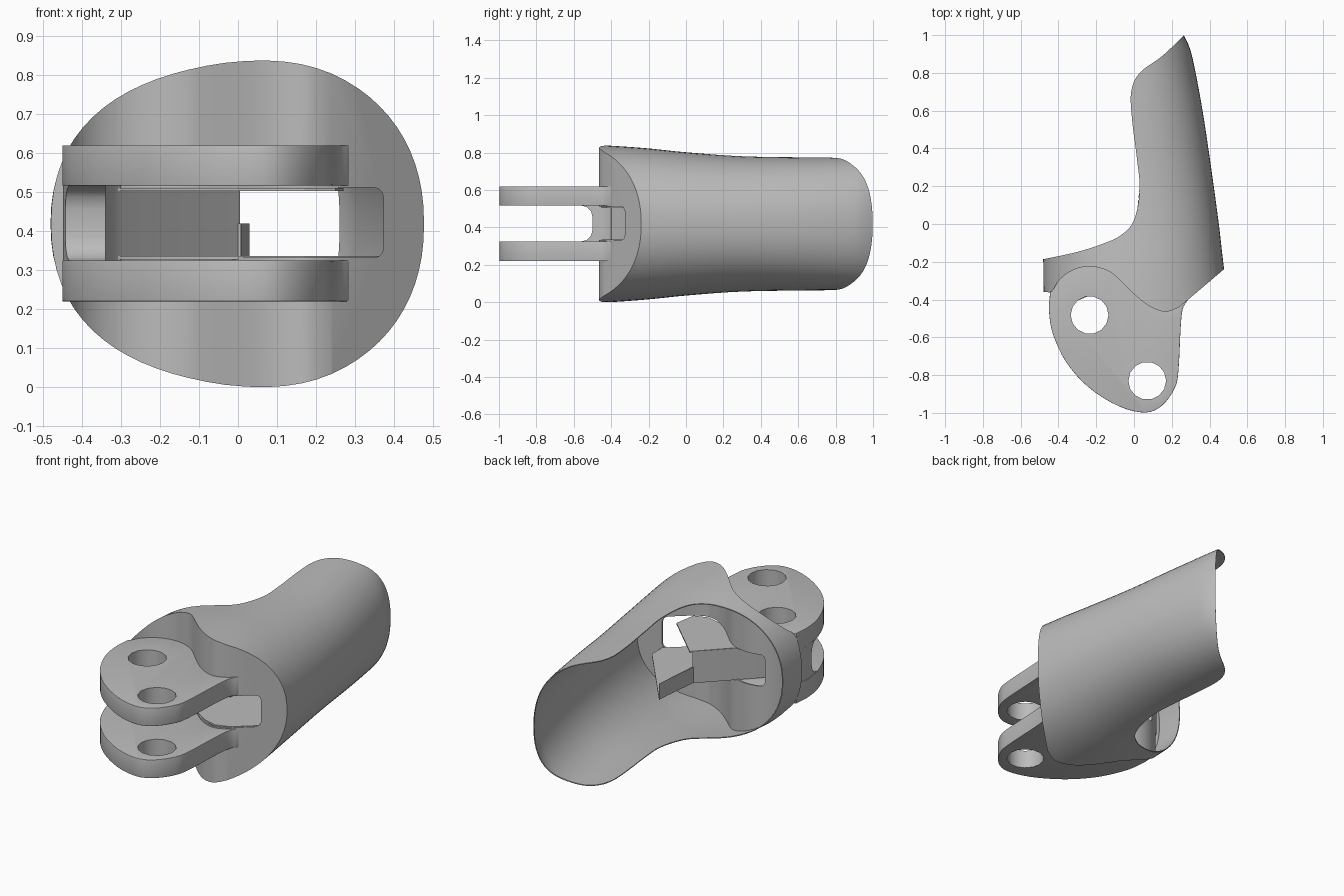
import bpy, bmesh, math
from mathutils import Vector

if "Cube" in bpy.data.objects:
    bpy.data.objects.remove(bpy.data.objects["Cube"])

grey = bpy.data.materials.new("plain grey")
grey.use_nodes = True
colour = (0.5, 0.5, 0.5, 1)
grey.diffuse_color = colour
grey.node_tree.nodes["Principled BSDF"].inputs["Base Color"].default_value = colour
MID_Z = 0.419


def smooth(points, steps=5):
    """Catmull-Rom curve through the points."""
    p = [Vector(q) for q in points]
    p = [2 * p[0] - p[1]] + p + [2 * p[-1] - p[-2]]
    out = []
    for a, b, c, d in zip(p, p[1:], p[2:], p[3:]):
        for i in range(steps):
            t = i / steps
            out.append(0.5 * (2 * b + (c - a) * t + (2 * a - 5 * b + 4 * c - d) * t ** 2
                              + (3 * b - a - 3 * c + d) * t ** 3))
    return out + [p[-2]]


def finish(name, bm):
    bmesh.ops.recalc_face_normals(bm, faces=bm.faces)
    mesh = bpy.data.meshes.new(name)
    bm.to_mesh(mesh)
    bm.free()
    mesh.materials.append(grey)
    obj = bpy.data.objects.new(name, mesh)
    bpy.context.collection.objects.link(obj)
    return obj


def prism(name, outline, low, high):
    bm = bmesh.new()
    face = bm.faces.new([bm.verts.new((p[0], p[1], low)) for p in outline])
    moved = bmesh.ops.extrude_face_region(bm, geom=[face])["geom"]
    bmesh.ops.translate(bm, vec=(0, 0, high - low),
                        verts=[v for v in moved if isinstance(v, bmesh.types.BMVert)])
    return finish(name, bm)


def tube(name, shrink, sides=72):
    """Solid tube along y; each station is y, right edge x, middle x, half height."""
    stations = smooth([(-0.6, 0.525, 0.02, 0.431), (-0.24, 0.477, 0.02, 0.407),
                       (0.0, 0.449, 0.015, 0.383), (0.3, 0.408, 0.005, 0.362),
                       (0.6, 0.363, 0.0, 0.356), (0.85, 0.316, -0.01, 0.354),
                       (0.95, 0.288, -0.01, 0.352), (1.05, 0.235, -0.01, 0.35)], 4)
    bm = bmesh.new()
    rings = []
    for y, right, mid, half in stations:
        ring = []
        for i in range(sides):
            a = math.tau * i / sides
            c, s = math.cos(a), math.sin(a)
            width = (right - mid if c > 0 else 0.5) - shrink
            x = mid + width * math.copysign(abs(c) ** 0.91, c)
            z = MID_Z + (half - shrink) * math.copysign(abs(s) ** 0.91, s)
            ring.append(bm.verts.new((x, y, z)))
        rings.append(ring)
    for r, q in zip(rings, rings[1:]):
        for i in range(sides):
            j = (i + 1) % sides
            bm.faces.new((r[i], r[j], q[j], q[i]))
    bm.faces.new(rings[0])
    bm.faces.new(rings[-1])
    return finish(name, bm)


def apply_all(obj):
    bpy.context.view_layer.objects.active = obj
    for mod in list(obj.modifiers):
        bpy.ops.object.modifier_apply(modifier=mod.name)


def cut(obj, tool, operation="DIFFERENCE"):
    mod = obj.modifiers.new("cut", "BOOLEAN")
    mod.object, mod.operation, mod.solver = tool, operation, "EXACT"
    apply_all(obj)
    bpy.data.objects.remove(tool)


def bevel(obj, width, angle=50):
    mod = obj.modifiers.new("edge", "BEVEL")
    mod.width, mod.segments = width, 3
    mod.limit_method, mod.angle_limit = "ANGLE", math.radians(angle)
    apply_all(obj)


# Front edge of the cover, following the hinge pocket from left to right
pocket = [(-0.235 + 0.222 * math.cos(a), -0.46 + 0.235 * math.sin(a))
          for a in (math.radians(d) for d in range(155, 35, -15))]
front = smooth([(-0.46, -0.36)] + pocket + [(0.01, -0.38), (0.09, -0.44), (0.17, -0.465),
                                            (0.24, -0.44)], 3)

# Open fingertip cover: trimmed tube
back = smooth([(0.266, 1.0), (0.15, 0.89), (0.03, 0.8), (-0.015, 0.7), (-0.01, 0.55),
               (0.015, 0.35), (0.03, 0.18), (0.0, 0.02), (-0.07, -0.06), (-0.18, -0.11),
               (-0.33, -0.155), (-0.6, -0.21)])
cover = tube("fingertip_cover", 0)
cut(cover, prism("trim", front + [(0.476, -0.24), (0.6, -0.13), (0.6, 1.0)] + back
                 + [(-0.6, -0.36)], -1, 2), "INTERSECT")

# Hollow inside, leaving thin walls
hollow = tube("hollow", 0.005)
cut(hollow, prism("hollow_trim", [(p.x + 0.002, p.y + 0.009) for p in front]
                  + [(0.6, -0.122), (0.6, 1.2), (-0.8, 1.2), (-0.8, -0.35)], -1, 2), "INTERSECT")
cut(cover, hollow)

# Slot through the front wall
slot = prism("slot", [(-0.33, -0.8), (0.373, -0.8), (0.373, -0.1), (-0.33, -0.1)], 0.332, 0.512)
bevel(slot, 0.025)
cut(cover, slot)

# Two hinge plates with pin holes
edge = [(p.x, p.y + 0.004) for p in front]
rim = smooth([(0.285, -0.402), (0.258, -0.45), (0.247, -0.55), (0.235, -0.78), (0.215, -0.87),
              (0.15, -0.96), (0.06, -0.998), (-0.08, -0.965), (-0.24, -0.865), (-0.36, -0.73),
              (-0.43, -0.58), (-0.45, -0.46), (-0.445, -0.37)], 4)
plates = []
for name, low, high in (("lower_hinge_plate", 0.22, 0.325), ("upper_hinge_plate", 0.517, 0.62)):
    plate = prism(name, edge[2:] + rim, low, high)
    bevel(plate, 0.006)
    for x, y in ((-0.235, -0.482), (0.07, -0.83)):
        hole = [(x + 0.1 * math.cos(math.tau * i / 14), y + 0.1 * math.sin(math.tau * i / 14))
                for i in range(14)]
        cut(plate, prism("pin_hole", hole, 0, 1))
    plates.append(plate)

# Curved web joining the plates, flaring forward where it meets them
web = prism("hinge_web", [(-0.44, -0.36), (-0.449, -0.46), (-0.43, -0.58), (-0.40, -0.65),
                          (-0.34, -0.6), (-0.34, -0.48), (-0.325, -0.43), (-0.3, -0.4),
                          (-0.3, -0.31), (-0.36, -0.265), (-0.41, -0.3)], 0.315, 0.525)
notch = prism("web_notch", [(-0.6, -0.9), (-0.2, -0.9), (-0.2, -0.5), (-0.6, -0.5)], 0.325, 0.517)
bevel(notch, 0.06)
cut(web, notch)

# Thin channel behind the slot: floor, shorter roof, slanted back wall and a low fin
mouth = [(0.25, -0.425), (0.17, -0.452), (0.09, -0.43), (0.0, -0.37), (-0.2, -0.365),
         (-0.31, -0.41), (-0.25, -0.325), (0.015, -0.055)]
floor = prism("channel_floor", mouth + [(0.03, 0.2), (0.373, -0.225), (0.373, -0.32)],
              0.328, 0.336)
roof = prism("channel_roof", mouth + [(0.27, -0.3)], 0.503, 0.511)
wall = prism("channel_back_wall", [(-0.31, -0.41), (-0.24, -0.325), (0.005, -0.075),
                                   (0.005, -0.065), (-0.25, -0.32), (-0.315, -0.4)],
             0.33, 0.508)
fin = prism("channel_fin", [(0.0, -0.08), (0.008, -0.08), (0.03, 0.2), (0.02, 0.1)], 0.33, 0.42)

for obj in [cover, web, floor, roof, wall, fin] + plates:
    bpy.ops.object.select_all(action="DESELECT")
    obj.select_set(True)
    bpy.context.view_layer.objects.active = obj
    bpy.ops.object.shade_smooth_by_angle(angle=math.radians(32))
